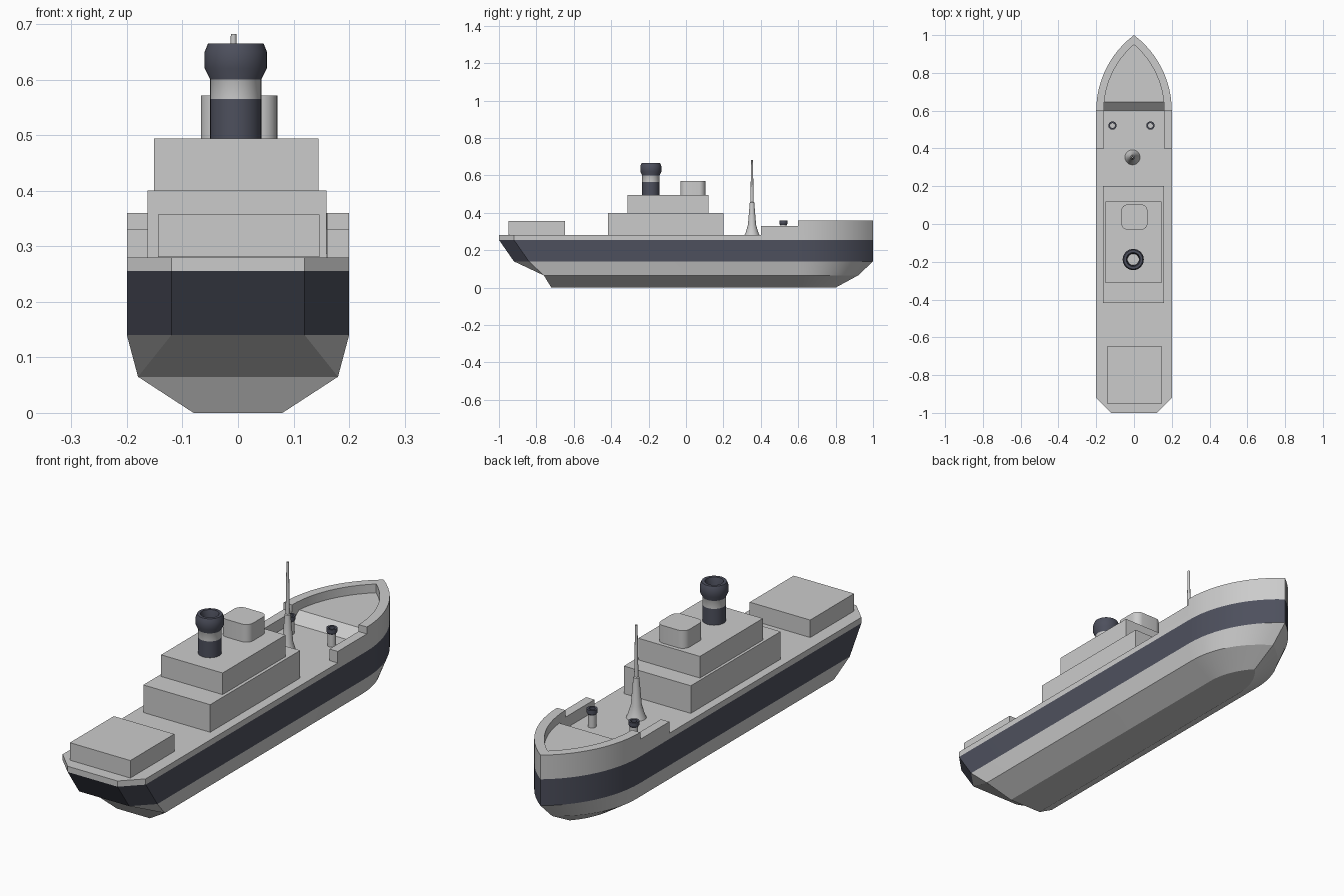
import bpy, bmesh, math

if "Cube" in bpy.data.objects:
    bpy.data.objects.remove(bpy.data.objects["Cube"])

dark = bpy.data.materials.new("dark_paint")
dark.diffuse_color = (0.075, 0.08, 0.11, 1)
dark.use_nodes = True
dark.node_tree.nodes["Principled BSDF"].inputs["Base Color"].default_value = dark.diffuse_color
grey = bpy.data.materials.new("grey_paint")
grey.diffuse_color = (0.8, 0.8, 0.8, 1)
grey.use_nodes = True
grey.node_tree.nodes["Principled BSDF"].inputs["Base Color"].default_value = grey.diffuse_color


def finish(name, bm, angle=None):
    bmesh.ops.remove_doubles(bm, verts=bm.verts, dist=1e-5)
    bmesh.ops.recalc_face_normals(bm, faces=bm.faces)
    me = bpy.data.meshes.new(name)
    bm.to_mesh(me)
    bm.free()
    ob = bpy.data.objects.new(name, me)
    bpy.context.collection.objects.link(ob)
    if any(p.material_index for p in me.polygons):
        me.materials.append(grey)
        me.materials.append(dark)
    if angle:
        bpy.ops.object.select_all(action='DESELECT')
        ob.select_set(True)
        bpy.context.view_layer.objects.active = ob
        bpy.ops.object.shade_smooth_by_angle(angle=math.radians(angle))
    return ob


def loft(bm, rings, dark_bands=(), closed=True, caps=True):
    vs = [[bm.verts.new(p) for p in r] for r in rings]
    n = len(vs[0])
    for k in range(len(vs) - 1):
        for i in range(n if closed else n - 1):
            j = (i + 1) % n
            f = bm.faces.new((vs[k][i], vs[k][j], vs[k + 1][j], vs[k + 1][i]))
            f.material_index = int(k in dark_bands)
    if caps:
        bm.faces.new(vs[0])
        bm.faces.new(vs[-1])


def box(name, x0, x1, y0, y1, z0, z1, round_r=0):
    bm = bmesh.new()
    loft(bm, [[(x0, y0, z), (x1, y0, z), (x1, y1, z), (x0, y1, z)] for z in (z0, z1)])
    if round_r:
        edges = [e for e in bm.edges if abs(e.verts[0].co.z - e.verts[1].co.z) > 0.01]
        bmesh.ops.bevel(bm, geom=edges, offset=round_r, segments=6, profile=0.5, affect='EDGES')
    return finish(name, bm, 30 if round_r else None)


def lathe(name, x, y, profile, dark_bands=(), n=32):
    bm = bmesh.new()
    loft(bm, [[(x + r * math.cos(2 * math.pi * i / n), y + r * math.sin(2 * math.pi * i / n), z)
               for i in range(n)] for r, z in profile], dark_bands)
    return finish(name, bm, 30)


def bow(hw, y0, tip, n=12):
    # Circular arc from (hw, y0), tangent to the side, to the stem at (0, tip)
    length = tip - y0
    R = (hw * hw + length * length) / (2 * hw)
    a = math.asin(min(1, length / R))
    return [(hw - R + R * math.cos(a * i / n), y0 + R * math.sin(a * i / n)) for i in range(n + 1)]


def both(half):
    # Mirror a half outline (ending on the centre line) to the other side
    return half + [(-x, y) for x, y in half[-2::-1]]


# Hull: z, half width, transom half width, transom y, corner y, bow tip y
bm = bmesh.new()
rings = []
for z, hw, tw, ys, yc, tip in ((0, .08, .08, -.72, -.72, .80), (.065, .18, .18, -.76, -.76, .92),
                               (.14, .2, .12, -.92, -.84, 1), (.255, .2, .12, -1, -.92, 1),
                               (.28, .2, .12, -1, -.92, 1)):
    half = [(tw, ys), (hw, yc)] + bow(hw, .6, tip)
    rings.append([(x, y, z) for x, y in both(half)])
for r in rings[:2]:
    for i in (0, -1):
        r[i] = r[1] if i == 0 else r[-2]
bm_vs = rings
loft(bm, rings, dark_bands=(2,), caps=False)
bmesh.ops.remove_doubles(bm, verts=bm.verts, dist=1e-5)
bmesh.ops.dissolve_degenerate(bm, edges=bm.edges, dist=1e-5)
bmesh.ops.holes_fill(bm, edges=[e for e in bm.edges if e.is_boundary], sides=0)
finish("hull", bm, 12)

# Bow bulwark with thick rim
outer, inner = both(bow(.2, .6, 1)), both(bow(.16, .6, .95))
bm = bmesh.new()
loft(bm, [[(*o, .28), (*o, .36), (*i, .36), (*i, .28)] for o, i in zip(outer, inner)])
finish("bow_bulwark", bm, 30)
for side, s in (("right", 1), ("left", -1)):
    box("side_bulwark_" + side, min(.16 * s, .2 * s), max(.16 * s, .2 * s), .4, .6, .28, .33)

# Raised foredeck with sloping rear face
bm = bmesh.new()
loft(bm, [[(x, y, .28) for x, y in inner], [(x, y, .322) for x, y in both(bow(.159, .645, .95))]])
finish("foredeck", bm)

# Deck houses
box("lower_deckhouse", -.163, .159, -.418, .2, .28, .4)
box("upper_deckhouse", -.151, .145, -.313, .12, .4, .494)
box("wheelhouse", -.067, .071, -.03, .103, .494, .571, .032)
box("stern_hatch", -.144, .147, -.95, -.648, .281, .357)

# Funnel with flared hollow cap
lathe("funnel", -.004, -.188, [(.046, .494), (.046, .565), (.046, .6), (.056, .62), (.056, .65),
                               (.05, .665), (.037, .665), (.032, .645), (.03, .61)],
      (0, 2, 3, 4, 5, 6, 7))

# Mast
lathe("mast", -.008, .353, [(.04, .28), (.033, .297), (.022, .335), (.012, .455), (.0085, .458),
                            (.005, .682)], n=24)

# Bollards with dark collars
for side, x in (("left", -.114), ("right", .087)):
    lathe("bollard_" + side, x, .521, [(.017, .28), (.017, .334), (.022, .342), (.022, .358),
                                       (.013, .358), (.013, .345)], (1, 2, 3, 4), 24)
